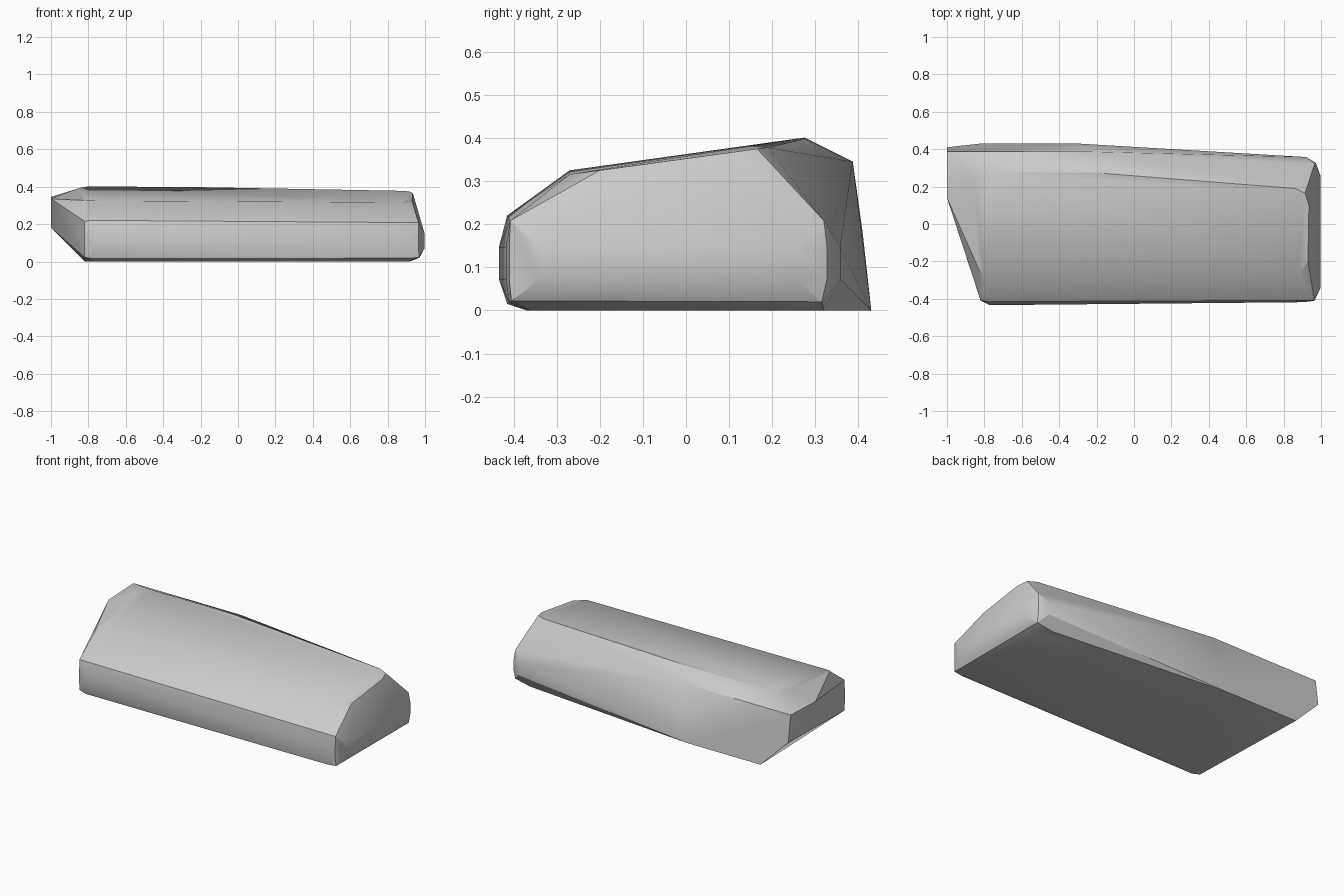
import bpy, bmesh

if "Cube" in bpy.data.objects:
    bpy.data.objects.remove(bpy.data.objects["Cube"])

# Block body: convex shell stretched over a few contour rings
rings = [
    # underside
    [(-.77, -.37, 0), (.91, -.36, 0), (.92, .27, 0), (.86, .32, 0), (-.30, .43, 0), (-.82, .43, 0)],
    # lower edge
    [(-.82, -.405, .022), (-.77, -.415, .015), (.91, -.41, .018), (.968, -.405, .022), (.97, .315, .02)],
    # upper edge of the sides
    [(-.82, -.408, .215), (-.78, -.415, .22), (.965, -.408, .208), (.965, .32, .208)],
    # flat back face and clipped left end
    [(-1, .14, .335), (-1, .387, .345), (-1, .41, .18), (-.25, .387, .345)],
    # sloping top
    [(-.80, -.27, .325), (-.83, -.24, .327), (-.86, .20, .389), (-.84, .25, .395), (-.80, .275, .401),
     (-.22, .275, .398), (.86, .19, .378), (.915, .165, .375), (.935, .10, .366), (.93, -.20, .325), (.88, -.27, .316)],
]
points = [p for ring in rings for p in ring]

# Rounded middle of the sides
for z in (.072, .147):
    points += [(-.82, -.41, z), (-.77, -.434, z), (.91, -.418, z), (.965, -.41, z), (.998, -.34, z),
               (.998, .255, z), (.972, .327, z), (.92, .358, z)]

bm = bmesh.new()
for p in points:
    bm.verts.new(p)
hull = bmesh.ops.convex_hull(bm, input=bm.verts)
loose = {g for g in hull["geom_interior"] + hull["geom_unused"] if isinstance(g, bmesh.types.BMVert)}
bmesh.ops.delete(bm, geom=[v for v in loose if v.is_valid and not v.link_faces], context='VERTS')
bmesh.ops.dissolve_limit(bm, angle_limit=.02, verts=bm.verts, edges=bm.edges)
bmesh.ops.recalc_face_normals(bm, faces=bm.faces)

mesh = bpy.data.meshes.new("stone_block")
bm.to_mesh(mesh)
bm.free()
block = bpy.data.objects.new("stone_block", mesh)
bpy.context.collection.objects.link(block)

# Soft shading with crisp ridges
bpy.context.view_layer.objects.active = block
block.select_set(True)
bpy.ops.object.shade_smooth_by_angle(angle=.5)
